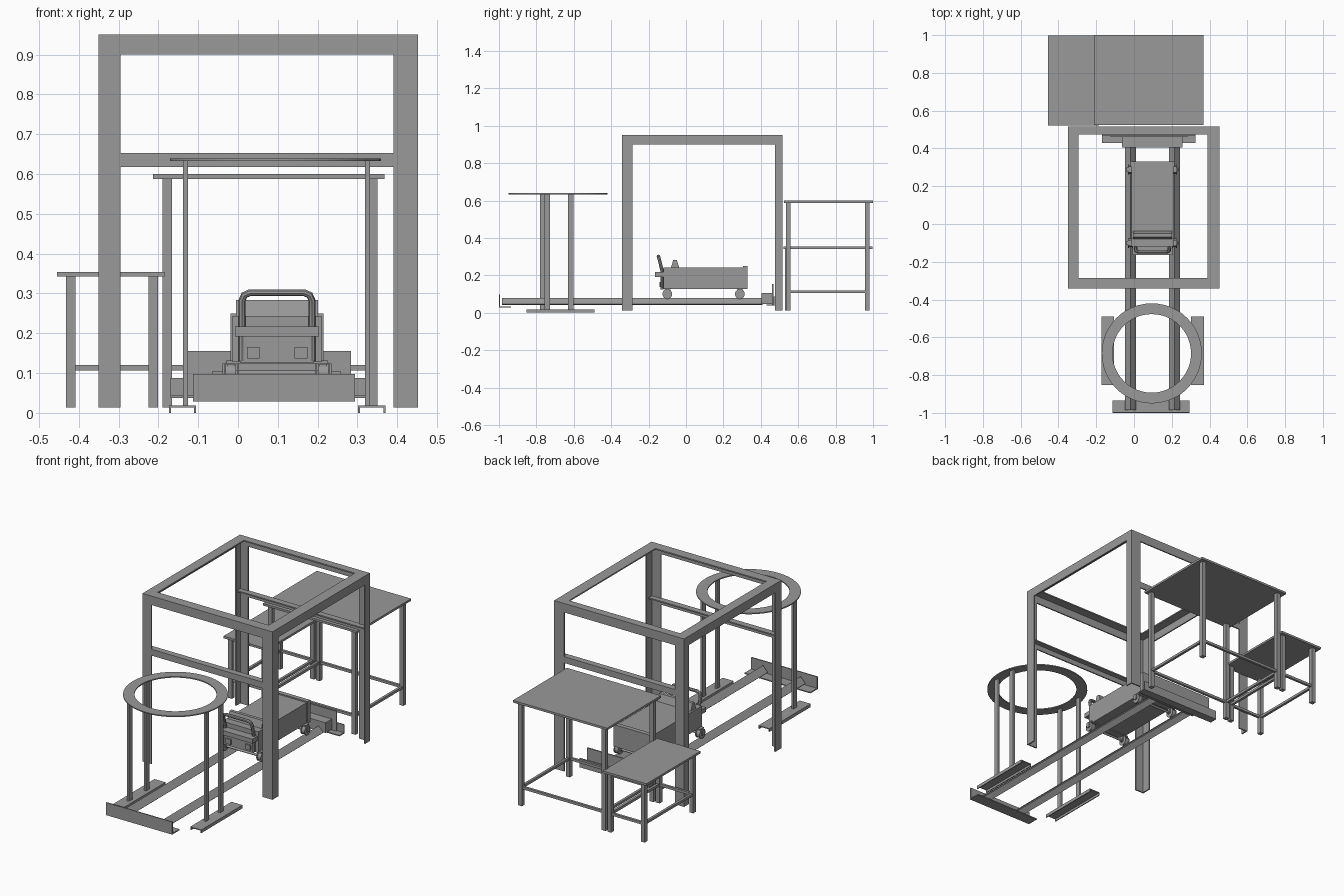
import bpy, bmesh
from math import pi
from mathutils import Vector

cube = bpy.data.objects.get("Cube")
if cube:
    bpy.data.objects.remove(cube, do_unlink=True)

steel = bpy.data.materials.new("steel_grey")
steel.use_nodes = True
GREY = (0.32, 0.32, 0.32, 1)
steel.diffuse_color = GREY
steel.node_tree.nodes["Principled BSDF"].inputs["Base Color"].default_value = GREY


def finish(name, bm):
    bmesh.ops.recalc_face_normals(bm, faces=bm.faces)
    mesh = bpy.data.meshes.new(name)
    bm.to_mesh(mesh)
    bm.free()
    mesh.materials.append(steel)
    ob = bpy.data.objects.new(name, mesh)
    bpy.context.collection.objects.link(ob)
    return ob


def box(name, x, y, z):
    """Box from (min, max) pairs on each axis."""
    bm = bmesh.new()
    bmesh.ops.create_cube(bm, size=1)
    for v in bm.verts:
        v.co = [r[0] if c < 0 else r[1] for c, r in zip(v.co, (x, y, z))]
    return finish(name, bm)


def prism(name, section, start, end, u, v):
    """Extrude a 2D section, laid out on axes u and v, from start to end."""
    start, end, u, v = map(Vector, (start, end, u, v))
    bm = bmesh.new()
    face = bm.faces.new([bm.verts.new(start + u * a + v * b) for a, b in section])
    out = bmesh.ops.extrude_face_region(bm, geom=[face])
    bmesh.ops.translate(bm, vec=end - start,
                        verts=[g for g in out["geom"] if isinstance(g, bmesh.types.BMVert)])
    return finish(name, bm)


def angle(w, h, t=0.007):
    return [(0, 0), (w, 0), (w, t), (t, t), (t, h), (0, h)]


def cylinder(name, centre, radius, length, sides=24):
    """Cylinder lying along x."""
    bm = bmesh.new()
    bmesh.ops.create_cone(bm, cap_ends=True, segments=sides, radius1=radius,
                          radius2=radius, depth=length)
    for v in bm.verts:
        v.co = Vector((v.co.z, v.co.x, v.co.y)) + Vector(centre)
    ob = finish(name, bm)
    smooth(ob)
    return ob


def smooth(ob):
    bpy.ops.object.select_all(action='DESELECT')
    ob.select_set(True)
    bpy.context.view_layer.objects.active = ob
    bpy.ops.object.shade_smooth_by_angle(angle=pi / 5)


X, Y, Z = (1, 0, 0), (0, 1, 0), (0, 0, 1)
NX, NY, NZ = (-1, 0, 0), (0, -1, 0), (0, 0, -1)

# Tall gantry of angle iron
X0, X1, Y0, Y1, TOP = -0.35, 0.452, -0.342, 0.517, 0.95
for side, x, u, w in (("right", X0, X, 0.055), ("left", X1, NX, 0.062)):
    for end, y, v, d in (("front", Y0, Y, 0.055), ("back", Y1, NY, 0.042)):
        prism(f"gantry_post_{end}_{side}", angle(w, d), (x, y, 0.013), (x, y, TOP), u, v)
    prism(f"gantry_top_beam_{side}", angle(0.05, w), (x, Y0, TOP), (x, Y1, TOP), NZ, u)
for end, y, v, d in (("front", Y0, Y, 0.055), ("back", Y1, NY, 0.044)):
    prism(f"gantry_top_beam_{end}", angle(0.05, d), (X0, y, TOP), (X1, y, TOP), NZ, v)
    prism(f"gantry_cross_beam_{end}", angle(0.035, 0.035),
          (X0, y, 0.653), (X1, y, 0.653), NZ, v)


# Tables with four legs and a low rail all round
def table(name, x, y, top, lx, ly):
    box(f"{name}_top", x, y, (top - 0.012, top))
    s = 0.024
    for i, a in enumerate(lx):
        for j, b in enumerate(ly):
            box(f"{name}_leg_{i}{j}", (a, a + s), (b, b + s), (0.013, top - 0.012))
    rail = (0.106, 0.12)
    for b in ly:
        box(f"{name}_rail_x", (lx[0] + s, lx[1]), (b + 0.005, b + 0.019), rail)
    for a in lx:
        box(f"{name}_rail_y", (a + 0.005, a + 0.019), (ly[0] + s, ly[1]), rail)


table("large_table", (-0.213, 0.368), (0.525, 1), 0.6, (-0.19, 0.326), (0.535, 0.957))
table("small_table", (-0.455, -0.185), (0.522, 0.998), 0.354, (-0.432, -0.225), (0.53, 0.957))

# Flat ring on four flat posts
bm = bmesh.new()
rim = []
for r in (0.265, 0.208):
    rim += bmesh.ops.create_circle(bm, segments=48, radius=r)["verts"]
bmesh.ops.bridge_loops(bm, edges=bm.edges[:])
out = bmesh.ops.extrude_face_region(bm, geom=bm.faces[:])
bmesh.ops.translate(bm, vec=(0, 0, 0.006),
                    verts=[g for g in out["geom"] if isinstance(g, bmesh.types.BMVert)])
bmesh.ops.translate(bm, vec=(0.094, -0.685, 0.633), verts=bm.verts)
smooth(finish("ring_top", bm))

FOOT = [(0, 0), (0.005, 0), (0.005, 0.013), (0.063, 0.013), (0.063, 0),
        (0.068, 0), (0.068, 0.018), (0, 0.018)]
for side, fx, px, py in (("right", -0.173, -0.138, -0.781), ("left", 0.302, 0.319, -0.756)):
    prism(f"ring_foot_{side}", FOOT, (fx, -0.852, 0), (fx, -0.489, 0), X, Z)
    for end, y in (("front", py), ("back", -0.63)):
        box(f"ring_post_{end}_{side}", (px, px + 0.012), (y, y + 0.029), (0.018, 0.633))

# Inverted-V rails
RAILS = (-0.018, 0.214)
VEE = [(-0.029, 0.047), (0, 0.078), (0.029, 0.047), (0.024, 0.042), (0, 0.067), (-0.024, 0.042)]
for x in RAILS:
    prism("track_rail", VEE, (x, -0.985, 0), (x, 0.41, 0), X, Z)

# Track ends: front angle, back angle, stop plate and bumper
prism("track_front_angle", angle(0.065, 0.07, 0.006),
      (-0.113, -1, 0.028), (0.294, -1, 0.028), Y, Z)
prism("track_back_angle", angle(0.045, 0.05, 0.006),
      (-0.17, 0.475, 0.038), (0.325, 0.475, 0.038), NY, Z)
box("track_stop_plate", (-0.125, 0.284), (0.461, 0.469), (0.044, 0.155))
box("track_bumper", (-0.064, 0.257), (0.405, 0.461), (0.048, 0.105))

# Cart body
CX = 0.098


def centred(half):
    return (CX - half, CX + half)


box("cart_body", centred(0.112), (-0.12, 0.305), (0.128, 0.243))
box("cart_back_plate", centred(0.117), (0.305, 0.33), (0.128, 0.25))
box("cart_front_bar", centred(0.106), (-0.165, -0.12), (0.192, 0.217))
box("cart_front_panel", centred(0.092), (-0.135, -0.12), (0.125, 0.192))
SEAT = [(-0.08, 0.243), (-0.068, 0.283), (-0.05, 0.283), (-0.036, 0.243)]
prism("cart_back_rest", SEAT, (CX - 0.103, 0, 0), (CX + 0.103, 0, 0), Y, Z)
for s in (-1, 1):
    c = CX + s * 0.06
    box("cart_lamp", (c - 0.016, c + 0.016), (-0.142, -0.135), (0.137, 0.165))

# Bent tube handle
curve = bpy.data.curves.new("handle_path", 'CURVE')
curve.dimensions = '3D'
curve.bevel_depth = 0.009
curve.bevel_resolution = 2
curve.use_fill_caps = True
half = [(0.088, -0.128, 0.13), (0.088, -0.128, 0.225), (0.088, -0.142, 0.282),
        (0.082, -0.146, 0.296), (0.068, -0.148, 0.302)]
path = [(CX - a, y, z) for a, y, z in half] + [(CX + a, y, z) for a, y, z in reversed(half)]
spline = curve.splines.new('POLY')
spline.points.add(len(path) - 1)
for p, co in zip(spline.points, path):
    p.co = (*co, 1)
curve.materials.append(steel)
handle = bpy.data.objects.new("cart_handle", curve)
bpy.context.collection.objects.link(handle)
bpy.context.view_layer.objects.active = handle
bpy.ops.object.select_all(action='DESELECT')
handle.select_set(True)
bpy.ops.object.convert(target='MESH')
smooth(bpy.context.object)

# Wheels with forks, axles and cross members
for y in (-0.1, 0.288):
    cylinder("cart_axle", (CX, y, 0.1), 0.006, 0.27, 12)
    box("cart_cross_member", centred(0.128), (y - 0.016, y + 0.016), (0.123, 0.131))
    for x in RAILS:
        cylinder("cart_wheel", (x, y, 0.1), 0.023, 0.016)
        for s in (-1, 1):
            cylinder("wheel_flange", (x + s * 0.011, y, 0.1), 0.026, 0.005)
            c = x + s * 0.018
            box("wheel_fork", (c - 0.003, c + 0.003), (y - 0.01, y + 0.01), (0.094, 0.124))
